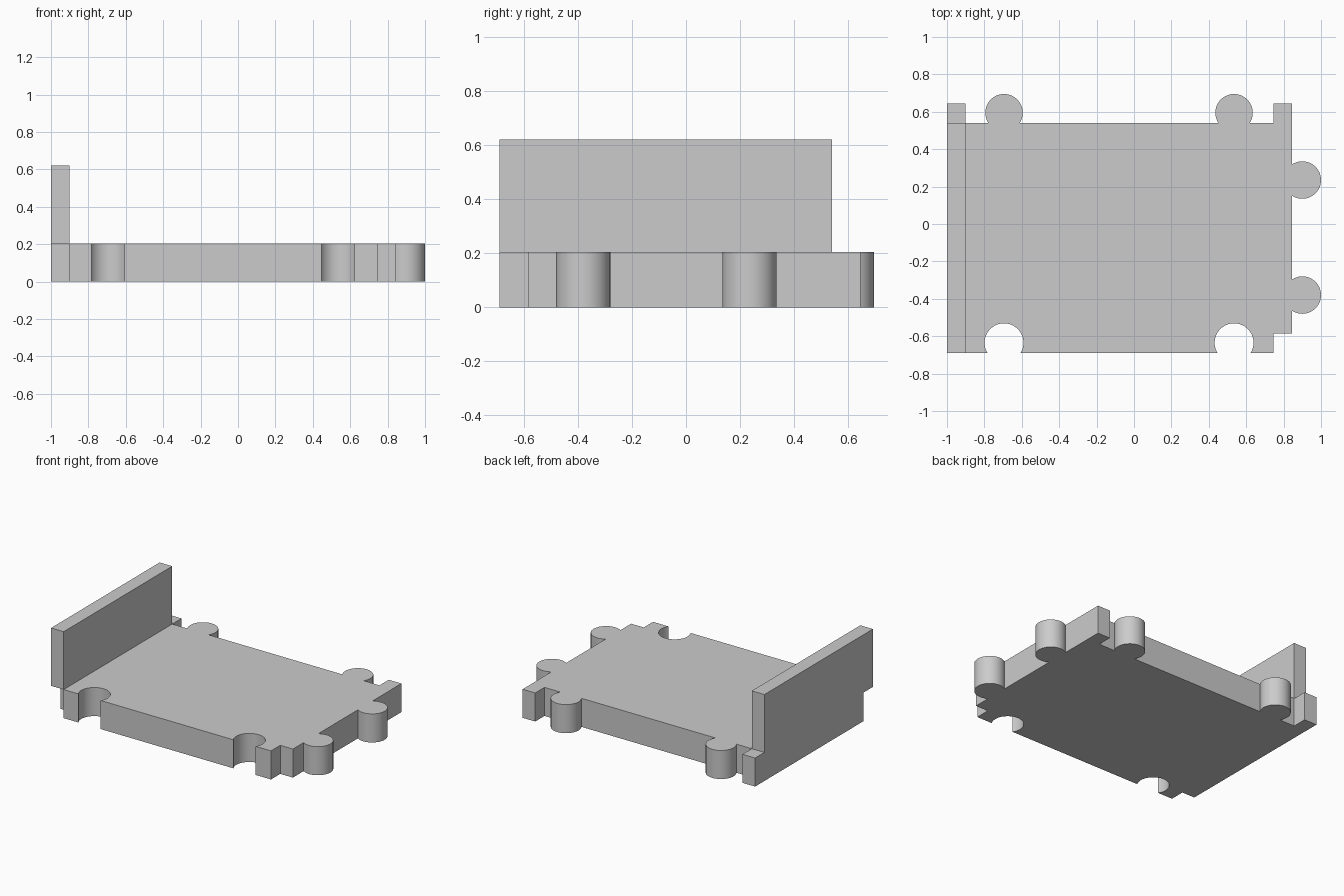
import bpy
import bmesh
from math import acos, asin, cos, sin, pi, radians

cube = bpy.data.objects.get("Cube")
if cube:
    bpy.data.objects.remove(cube, do_unlink=True)

grey = bpy.data.materials.new("plain grey")
grey.use_nodes = True
colour = (0.6, 0.6, 0.6, 1)
grey.diffuse_color = colour
grey.node_tree.nodes["Principled BSDF"].inputs["Base Color"].default_value = colour

# Main dimensions
BACK, FRONT = 0.54, -0.69
LEFT, RIGHT = -1.0, 0.845
STEP = 0.1
THICK, TOP = 0.205, 0.62
OFFSET = 0.055            # distance of each knob centre from its edge
KNOB_X = (-0.695, 0.535)
KNOB_Y = (-0.38, 0.235)


def arc(cx, cy, r, middle, turn, steps=36):
    """Arc above a chord; turn is 1 for tabs and -1 for sockets."""
    half = pi / 2 + asin(OFFSET / r)
    angles = [middle + turn * half * (2 * i / steps - 1) for i in range(steps + 1)]
    return [(cx + r * cos(a), cy + r * sin(a)) for a in angles]


def prism(name, outline, z0, z1):
    bm = bmesh.new()
    face = bm.faces.new([bm.verts.new((x, y, z0)) for x, y in outline])
    side = bmesh.ops.extrude_face_region(bm, geom=[face])
    moved = [v for v in side["geom"] if isinstance(v, bmesh.types.BMVert)]
    bmesh.ops.translate(bm, verts=moved, vec=(0, 0, z1 - z0))
    bmesh.ops.recalc_face_normals(bm, faces=bm.faces)
    mesh = bpy.data.meshes.new(name)
    bm.to_mesh(mesh)
    bm.free()
    mesh.materials.append(grey)
    obj = bpy.data.objects.new(name, mesh)
    bpy.context.collection.objects.link(obj)
    bpy.ops.object.select_all(action="DESELECT")
    obj.select_set(True)
    bpy.context.view_layer.objects.active = obj
    bpy.ops.object.shade_smooth_by_angle(angle=radians(30))
    return obj


# Interlocking floor outline: front sockets, right tabs, back tabs, stepped corners
inner_l, inner_r = LEFT + STEP, RIGHT - STEP
notch, ear = FRONT + 0.105, BACK + 0.105
outline = [(inner_l, FRONT)]
for x in KNOB_X:
    outline += arc(x, FRONT + OFFSET, 0.104, pi / 2, -1)
outline += [(inner_r, FRONT), (inner_r, notch), (RIGHT, notch)]
for y in KNOB_Y:
    outline += arc(RIGHT + OFFSET, y, 0.1, 0, 1)
outline += [(RIGHT, ear), (inner_r, ear), (inner_r, BACK)]
for x in reversed(KNOB_X):
    outline += arc(x, BACK + OFFSET, 0.1, pi / 2, 1)
outline += [(inner_l, BACK), (inner_l, ear), (LEFT, ear), (LEFT, notch), (inner_l, notch)]
prism("floor_tile", outline, 0, THICK)

# Upright wall along the side edge, overhanging the front notch
prism("side_wall", [(LEFT, FRONT), (inner_l, FRONT), (inner_l, BACK), (LEFT, BACK)], THICK, TOP)
